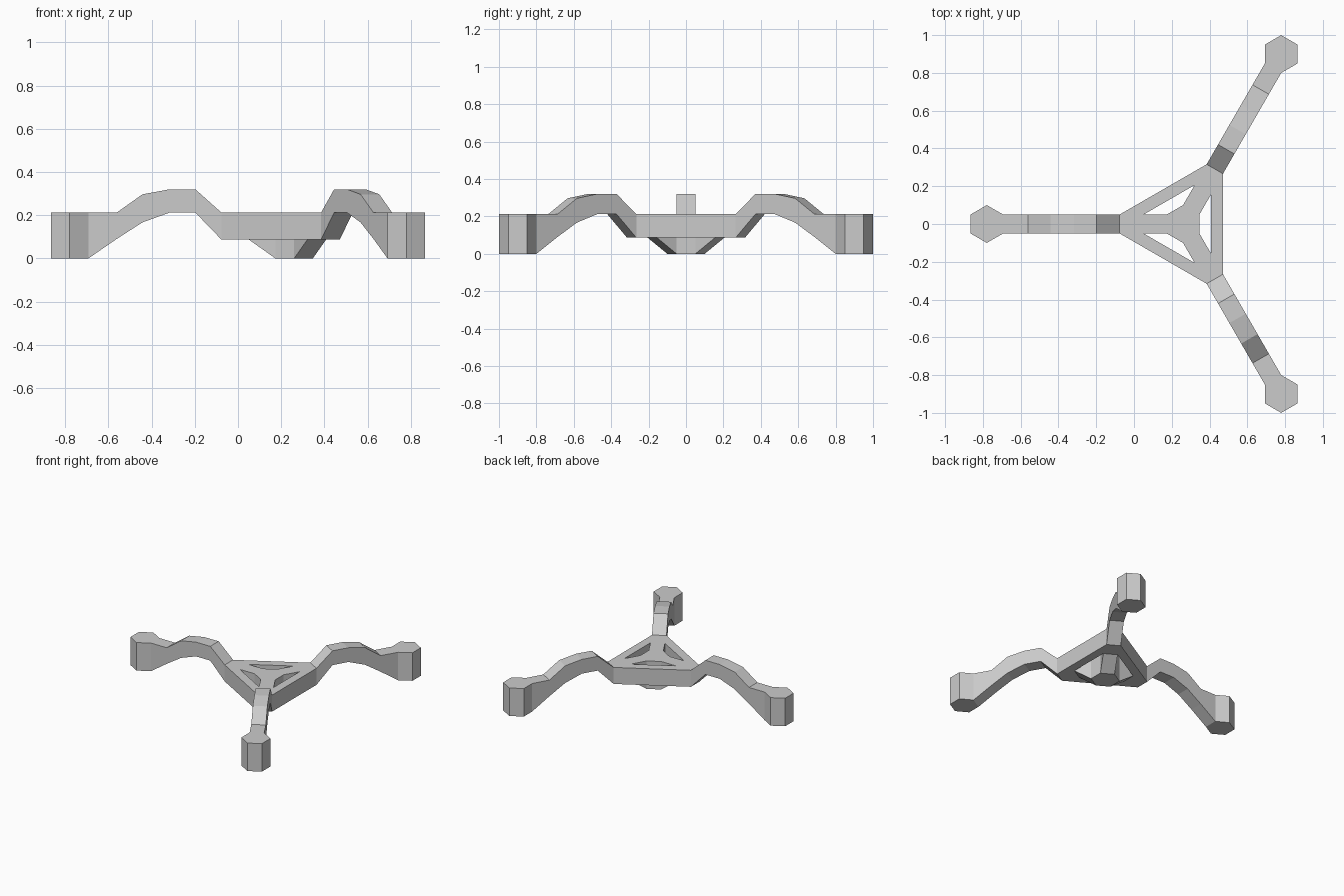
import bpy, bmesh
from math import sin, cos, radians, sqrt

if "Cube" in bpy.data.objects:
    bpy.data.objects.remove(bpy.data.objects["Cube"])

W = 0.05                   # half width of legs and spokes
HEX = 0.1                  # circumradius of core and feet
A = HEX * sqrt(3) / 2      # their apothem
R = 1.039                  # distance of feet from the core
CX = R / 4                 # core position that centres the bounding box
TOP, LOW = 0.212, 0.087    # top and underside of the hub

# Leg side profile: distance from core, bottom z, top z
STATIONS = [(A, 0, TOP), (0.209, LOW, TOP), (0.336, LOW, TOP),
            (0.457, 0.212, 0.32), (0.577, 0.212, 0.32), (0.702, 0.167, 0.297),
            (0.822, 0.09, TOP), (R - A, 0, TOP)]
JOINT = 1                  # segment whose sides are covered by the frame bars

bm = bmesh.new()


def P(leg, r, t, z):
    """Point at distance r along a leg, t sideways, height z."""
    a = radians(60 + 120 * leg)
    return (CX + r * cos(a) - t * sin(a), r * sin(a) + t * cos(a), z)


def face(*pts):
    return bm.faces.new([bm.verts.new(p) for p in pts])


for k in range(3):
    n = k + 1

    # Spoke, hub corner and arched leg
    for i, ((r0, b0, t0), (r1, b1, t1)) in enumerate(zip(STATIONS, STATIONS[1:])):
        face(P(k, r0, -W, t0), P(k, r1, -W, t1), P(k, r1, W, t1), P(k, r0, W, t0))
        face(P(k, r0, -W, b0), P(k, r0, W, b0), P(k, r1, W, b1), P(k, r1, -W, b1))
        if i != JOINT:
            for s in (-W, W):
                face(P(k, r0, s, b0), P(k, r1, s, b1), P(k, r1, s, t1), P(k, r0, s, t0))

    # Frame bar to the next leg
    ri, ro = STATIONS[JOINT][0], STATIONS[JOINT + 1][0]
    for z in (LOW, TOP):
        face(P(k, ri, W, z), P(k, ro, W, z), P(n, ro, -W, z), P(n, ri, -W, z))
    for r in (ri, ro):
        face(P(k, r, W, LOW), P(n, r, -W, LOW), P(n, r, -W, TOP), P(k, r, W, TOP))

    # Core wall between spokes
    face(P(k, A, W, 0), P(n, A, -W, 0), P(n, A, -W, TOP), P(k, A, W, TOP))

    # Hexagonal foot, open where the leg enters
    ring = [(R - A, -W), (R, -HEX), (R + A, -W), (R + A, W), (R, HEX), (R - A, W)]
    for z in (0, TOP):
        face(*[P(k, r, t, z) for r, t in ring])
    for (r0, s0), (r1, s1) in zip(ring, ring[1:]):
        face(P(k, r0, s0, 0), P(k, r1, s1, 0), P(k, r1, s1, TOP), P(k, r0, s0, TOP))

# Core caps
for z in (0, TOP):
    face(*[P(k, A, s, z) for k in range(3) for s in (-W, W)])

# Weld into one closed body
bmesh.ops.remove_doubles(bm, verts=bm.verts, dist=0.0005)
bmesh.ops.recalc_face_normals(bm, faces=bm.faces)
mesh = bpy.data.meshes.new("three_legged_stand")
bm.to_mesh(mesh)
bm.free()
bpy.context.collection.objects.link(bpy.data.objects.new("three_legged_stand", mesh))
